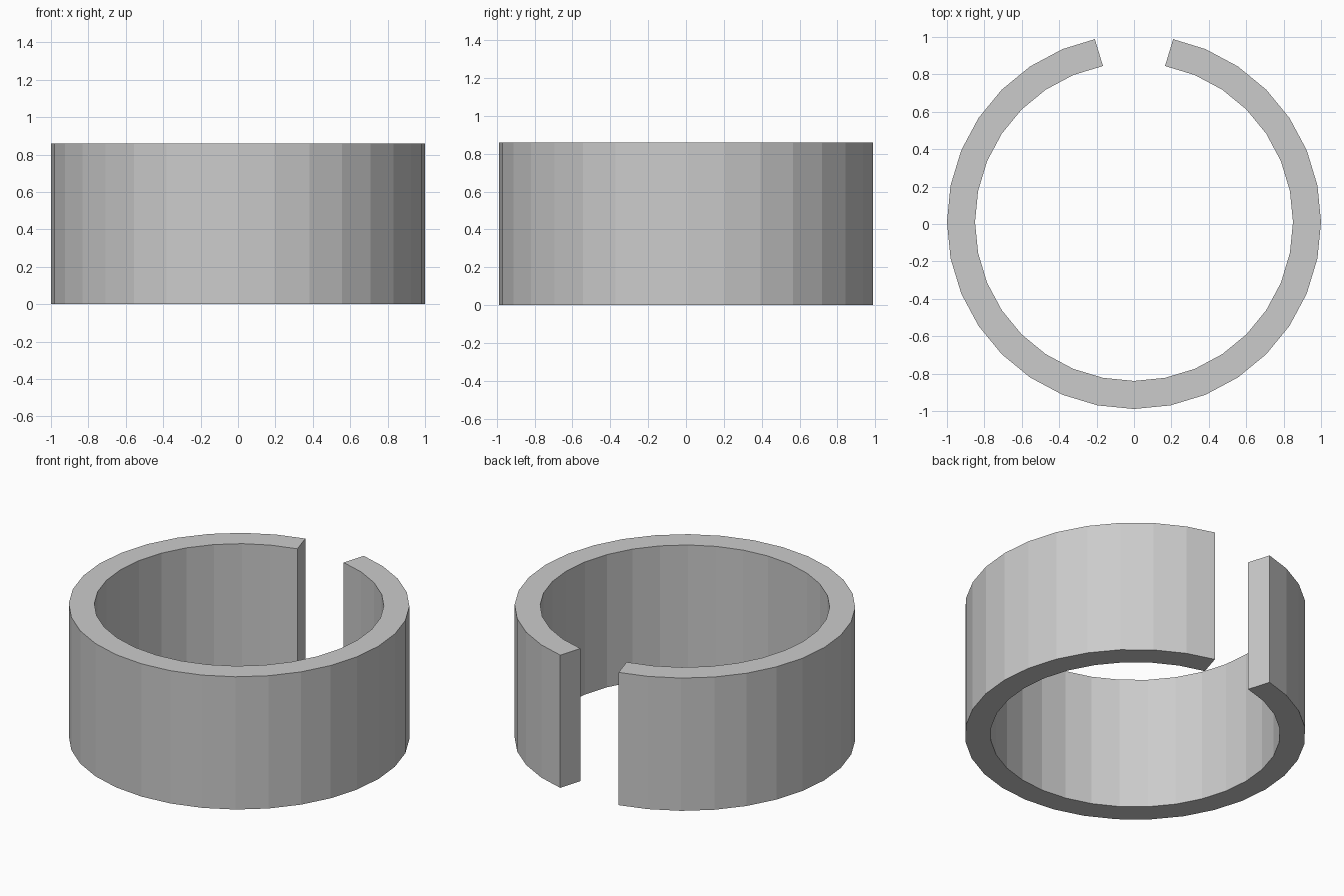
import bpy
import bmesh
import math

if "Cube" in bpy.data.objects:
    bpy.data.objects.remove(bpy.data.objects["Cube"])

SIDES = 32
INNER_RADIUS = 0.85
THICKNESS = 0.15
HEIGHT = 0.86
Y_SHIFT = 0.011
STEP = 2 * math.pi / SIDES

# Open inner wall: two of the 32 sides are left out at the back (+y)
bm = bmesh.new()
columns = []
for i in range(1, SIDES):
    a = math.pi / 2 + i * STEP
    x, y = INNER_RADIUS * math.cos(a), INNER_RADIUS * math.sin(a) + Y_SHIFT
    columns.append([bm.verts.new((x, y, z)) for z in (0, HEIGHT)])
for (b0, t0), (b1, t1) in zip(columns, columns[1:]):
    bm.faces.new((b0, b1, t1, t0))

mesh = bpy.data.meshes.new("split_ring")
bm.to_mesh(mesh)
bm.free()
ring = bpy.data.objects.new("split_ring", mesh)
bpy.context.collection.objects.link(ring)

# Wall thickness grown outwards
solid = ring.modifiers.new("wall_thickness", 'SOLIDIFY')
solid.thickness = THICKNESS
solid.offset = 1
